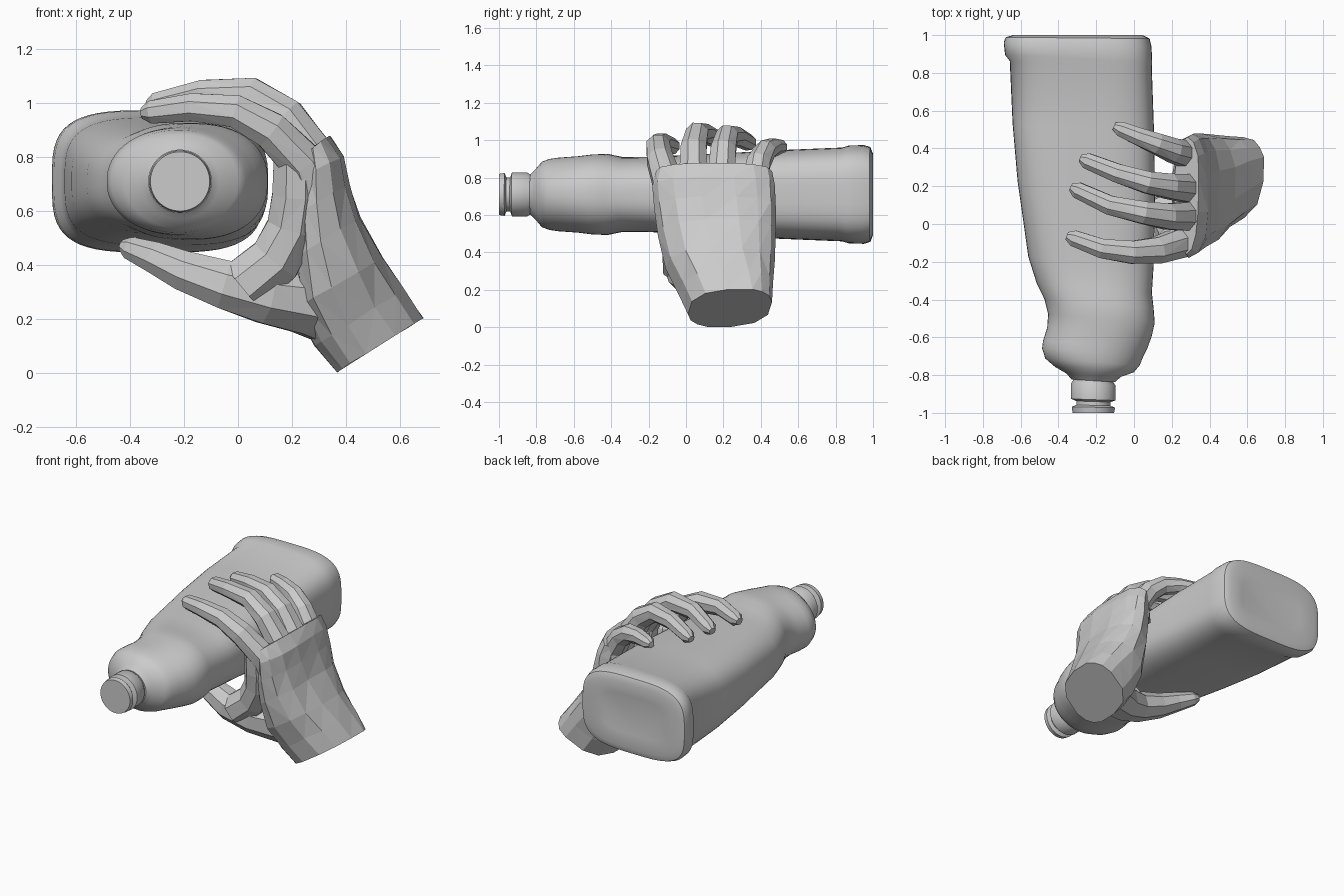
import bpy, bmesh, math, random
from mathutils import Vector

random.seed(4)
cube = bpy.data.objects.get("Cube")
if cube:
    bpy.data.objects.remove(cube)

grey = bpy.data.materials.new("light grey")
grey.use_nodes = True
grey.diffuse_color = (.6, .6, .6, 1)
grey.node_tree.nodes["Principled BSDF"].inputs["Base Color"].default_value = grey.diffuse_color

AXIS_Z = .71


def angles(count):
    return [math.tau * (i + .5) / count for i in range(count)]


def rounded(t, n):
    """Cosine and sine of a superellipse with exponent n."""
    return [math.copysign(abs(v) ** (2 / n), v) for v in (math.cos(t), math.sin(t))]


def loft(name, rings, faceted):
    """Skin a list of equal rings and close both ends."""
    bm = bmesh.new()
    loops = [[bm.verts.new(point) for point in ring] for ring in rings]
    for a, b in zip(loops, loops[1:]):
        for i in range(len(a)):
            bm.faces.new((a[i - 1], a[i], b[i], b[i - 1]))
    ends = [bm.faces.new(loops[0]), bm.faces.new(loops[-1])]
    if faceted:
        sides = [face for face in bm.faces if face not in ends]
        bmesh.ops.triangulate(bm, faces=sides)
    bmesh.ops.recalc_face_normals(bm, faces=bm.faces)
    mesh = bpy.data.meshes.new(name)
    bm.to_mesh(mesh)
    bm.free()
    mesh.materials.append(grey)
    obj = bpy.data.objects.new(name, mesh)
    bpy.context.collection.objects.link(obj)
    if not faceted:
        bpy.ops.object.select_all(action="DESELECT")
        obj.select_set(True)
        bpy.context.view_layer.objects.active = obj
        bpy.ops.object.shade_smooth_by_angle(angle=math.radians(42))


def bottle_ring(y, left, right, half_height):
    """Round at the neck, squarer toward the base, slanted along the middle."""
    squareness = 2 + 1.5 * min(max((y + .8) / 1.4, 0), 1)
    slant = .08 * (1 - y ** 8)
    ring = []
    for t in angles(56):
        c, s = rounded(t, squareness)
        dx = (right - left) / 2 * c
        ring.append(((left + right) / 2 + dx, y - slant * dx, AXIS_Z + half_height * s))
    return ring


# Bottle cap with a groove: position along the axis and radius
cap = [(-1, .11), (-.97, .115), (-.96, .09), (-.94, .09),
       (-.93, .118), (-.85, .118), (-.83, .105), (-.79, .105)]
loft("bottle_cap", [bottle_ring(y, -.215 - r, -.215 + r, r) for y, r in cap], False)

# Bottle body from neck to hollow base: position, sides, half height
body = [(-.83, -.33, -.1, .11), (-.8, -.36, -.07, .14), (-.77, -.42, 0, .175),
        (-.73, -.47, .03, .19), (-.68, -.487, .05, .197), (-.64, -.482, .07, .2),
        (-.57, -.46, .095, .205), (-.5, -.455, .11, .214), (-.42, -.475, .104, .217),
        (-.34, -.515, .095, .2), (-.2, -.56, .104, .201), (.2, -.617, .112, .22),
        (.5, -.643, .107, .237), (.84, -.658, .095, .251), (.875, -.683, .097, .262),
        (.95, -.69, .093, .264), (.985, -.68, .083, .254), (1, -.64, .045, .217),
        (.985, -.53, -.06, .13)]
loft("bottle_body", [bottle_ring(*station) for station in body], False)


def palm_ring(inner, outer, front, back, slant):
    """Faceted section between an inner and an outer (x, z) point."""
    centre, reach = (inner + outer) / 2, (outer - inner) / 2
    ring = []
    for t in angles(14):
        c, s = rounded(t, 2.4)
        x, z = centre + reach * (c + 4 * slant * s * (1 - abs(c)))
        y = (front + back) / 2 + (back - front) / 2 * s + slant * c * (1 - abs(s))
        ring.append((x + random.uniform(-.007, .007), y, z))
    return ring


# Palm from the cut wrist up to the knuckles: inner, outer, front, back, slant
palm = [((.36, 0), (.695, .205), .01, .46, .08), ((.28, .1), (.62, .31), -.04, .465, .07),
        ((.21, .24), (.54, .43), -.11, .475, .05), ((.2, .42), (.455, .58), -.15, .48, .04),
        ((.205, .58), (.415, .7), -.17, .48, .03), ((.215, .71), (.39, .805), -.18, .475, .02),
        ((.215, .79), (.345, .88), -.16, .46, 0)]
loft("palm", [palm_ring(Vector(i), Vector(o), *rest) for i, o, *rest in palm], True)


def digit(name, thick, thin, *path):
    """Faceted tube tapering evenly along a path, with a blunt tip."""
    points = [Vector(p) for p in path]
    last = len(points) - 1
    radii = [thick + (thin - thick) * i / last for i in range(last + 1)]
    points.append(points[-1] + (points[-1] - points[-2]).normalized() * thin * .8)
    radii.append(thin / 2)
    rings = []
    for i, (point, radius) in enumerate(zip(points, radii)):
        along = (points[min(i + 1, last + 1)] - points[max(i - 1, 0)]).normalized()
        up = along.cross(Vector((0, 1, 0))).normalized()
        side = up.cross(along)
        rings.append([point + (up * math.cos(t) + side * math.sin(t)) * radius
                      for t in angles(8)])
    loft(name, rings, True)


# Fingers from knuckle to tip
digit("index_finger", .095, .046, (.29, -.06, .66), (.24, -.1, .78), (.12, -.14, .9),
      (-.01, -.15, .97), (-.17, -.13, .985), (-.32, -.075, .967))
digit("middle_finger", .092, .046, (.29, .06, .68), (.275, .04, .82), (.175, .04, .955),
      (.05, .06, 1.035), (-.13, .1, 1.035), (-.3, .18, .997))
digit("ring_finger", .09, .045, (.29, .21, .68), (.275, .19, .82), (.185, .2, .95),
      (.07, .22, 1.022), (-.09, .27, 1.02), (-.25, .335, .987))
digit("little_finger", .085, .042, (.28, .37, .66), (.275, .37, .78), (.205, .39, .885),
      (.12, .425, .945), (.02, .465, .962), (-.075, .505, .962))

# Thumb reaching under the bottle
digit("thumb", .15, .045, (.36, .14, .24), (.24, .07, .27), (.1, .01, .29),
      (-.05, -.02, .328), (-.2, .01, .378), (-.31, .05, .428), (-.4, .1, .462))

# Web of skin between the thumb and the index finger
digit("thumb_web", .11, .09, (.02, -.02, .32), (.14, -.03, .42), (.2, -.05, .54),
      (.215, -.075, .66), (.215, -.09, .78))
